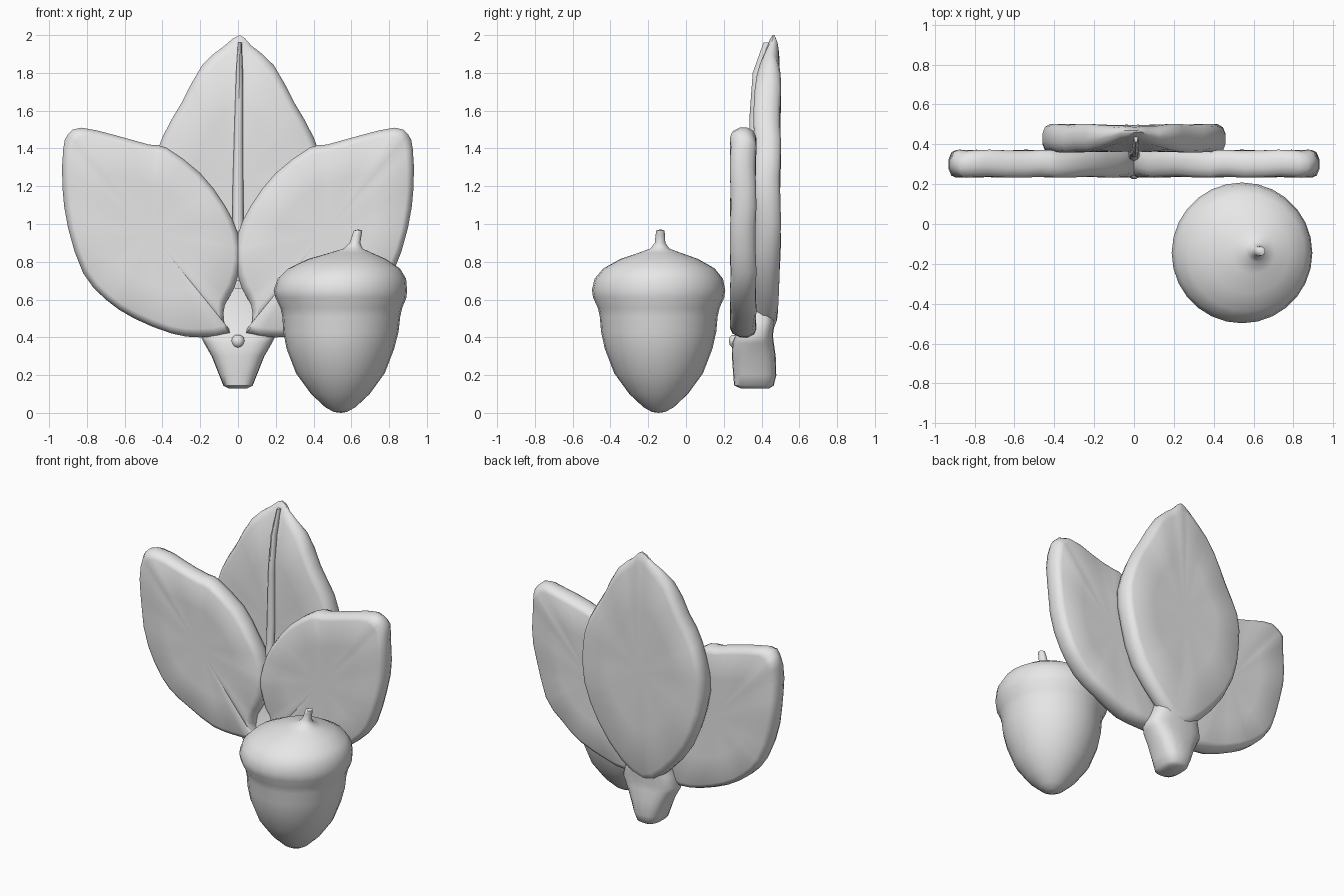
import bpy, bmesh, math
from mathutils import Vector

cube = bpy.data.objects.get("Cube")
if cube:
    bpy.data.objects.remove(cube, do_unlink=True)

grey = bpy.data.materials.new("plain_grey")
grey.use_nodes = True
COLOUR = (0.8, 0.8, 0.8, 1)
grey.diffuse_color = COLOUR
grey.node_tree.nodes["Principled BSDF"].inputs["Base Color"].default_value = COLOUR


def skin(name, rings, start=None, end=None, angle=50):
    """Join closed rings of points, closing both ends with a fan or a cap."""
    bm = bmesh.new()
    loops = [[bm.verts.new(p) for p in ring] for ring in rings]
    n = len(loops[0])
    for a, b in zip(loops, loops[1:]):
        for i in range(n):
            j = (i + 1) % n
            bm.faces.new((a[i], a[j], b[j], b[i]))
    for loop, tip in ((loops[0], start), (loops[-1], end)):
        if tip is None:
            bm.faces.new(loop)
        else:
            c = bm.verts.new(tip)
            for i in range(n):
                bm.faces.new((loop[i], loop[(i + 1) % n], c))
    bmesh.ops.recalc_face_normals(bm, faces=bm.faces)
    mesh = bpy.data.meshes.new(name)
    bm.to_mesh(mesh)
    bm.free()
    mesh.materials.append(grey)
    ob = bpy.data.objects.new(name, mesh)
    bpy.context.collection.objects.link(ob)
    bpy.ops.object.select_all(action='DESELECT')
    ob.select_set(True)
    bpy.context.view_layer.objects.active = ob
    bpy.ops.object.shade_smooth_by_angle(angle=math.radians(angle))
    return ob


def rounded(points, steps=2):
    """Closed smooth curve through the outline points."""
    pts = [Vector(p) for p in points]
    n, out = len(pts), []
    for i in range(n):
        a, b, c, d = (pts[(i + k) % n] for k in (-1, 0, 1, 2))
        for s in range(steps):
            t = s / steps
            out.append(0.5 * (2 * b + (c - a) * t + (2 * a - 5 * b + 4 * c - d) * t ** 2
                              + (3 * b - a - 3 * c + d) * t ** 3))
    return out


def leaf(name, outline, centre, front, back, side=1):
    """Thick leaf with rounded, gently rippled rims; front and back give y by z."""
    pts, c = rounded(outline), Vector(centre)
    rings = []
    # scale from the centre, depth from front to back, ripple
    for scale, depth, wave in ((0.55, 0.02, 0.2), (0.92, 0, 0.5), (0.97, 0.1, 1), (1, 0.35, 1),
                               (1, 0.65, 1), (0.97, 0.9, 1), (0.92, 1, 0.5), (0.55, 0.98, 0.2)):
        ring = []
        for i, p in enumerate(pts):
            q = c + (p - c) * scale
            y0, y1 = front(q.y), back(q.y)
            y = y0 + (y1 - y0) * depth + 0.006 * wave * math.sin(i * 1.7)
            ring.append((side * q.x, y, q.y))
        rings.append(ring)
    return skin(name, rings, (side * c.x, front(c.y) + 0.004, c.y),
                (side * c.x, back(c.y) - 0.004, c.y))


# Side leaves
side_outline = [(0.02, 0.66), (0.07, 0.57), (0.075, 0.48), (0.04, 0.42), (0.2, 0.4),
                (0.35, 0.42), (0.55, 0.5), (0.7, 0.6), (0.82, 0.74), (0.9, 0.98),
                (0.93, 1.2), (0.925, 1.4), (0.9, 1.475), (0.83, 1.51), (0.65, 1.47),
                (0.47, 1.42), (0.38, 1.405), (0.2, 1.27), (0.07, 1.1), (0.0, 0.95),
                (-0.015, 0.8)]
for side, label in ((1, "left_leaf"), (-1, "right_leaf")):
    leaf(label, side_outline, (0.46, 0.95), lambda z: 0.235, lambda z: 0.37, side)

# Tall middle leaf behind them
half = [(0.07, 1.945), (0.19, 1.84), (0.30, 1.64), (0.40, 1.46), (0.46, 1.25),
        (0.44, 1.0), (0.34, 0.74), (0.16, 0.52)]
middle_outline = [(0.01, 2.0)] + half + [(0, 0.42)] + [(-x, z) for x, z in reversed(half)]
leaf("middle_leaf", middle_outline, (0, 1.2),
     lambda z: 0.36 + 0.35 * max(0, z - 1.75),
     lambda z: 0.5 - 0.1 * max(0, z - 1.8) - 0.06 * max(0, 0.8 - z))


def oval(cx, cy, z, rx, ry, n=20, power=1.0):
    """Level ring; a power under one squares it off."""
    ring = []
    for i in range(n):
        a = math.tau * i / n
        x, y = math.cos(a), math.sin(a)
        ring.append((cx + rx * math.copysign(abs(x) ** power, x),
                     cy + ry * math.copysign(abs(y) ** power, y), z))
    return ring


# Midrib down the front of the middle leaf
skin("midrib", [oval(x, y, z, w, 0.025, 8) for z, w, x, y in
                ((0.7, 0.015, 0, 0.30), (0.95, 0.03, 0, 0.34), (1.2, 0.028, 0, 0.36),
                 (1.55, 0.022, 0.004, 0.36), (1.8, 0.018, 0.008, 0.378),
                 (1.96, 0.01, 0.01, 0.435))])

# Flat stalk, recessed between the leaves
stalk = [(0.13, 0.05, 0.29, 0.44), (0.145, 0.078, 0.255, 0.465), (0.2, 0.1, 0.25, 0.478),
         (0.3, 0.14, 0.243, 0.475), (0.37, 0.18, 0.245, 0.465), (0.41, 0.2, 0.26, 0.46),
         (0.48, 0.17, 0.30, 0.47), (0.66, 0.11, 0.32, 0.48)]
skin("stalk", [oval(0, (a + b) / 2, z, w, (b - a) / 2, 20, 0.7) for z, w, a, b in stalk])

# Small bud on the stalk
skin("bud", [oval(0, 0.255, 0.38 + 0.036 * math.sin(t), 0.036 * math.cos(t), 0.03 * math.cos(t), 10)
             for t in (-1.2, -0.6, 0, 0.6, 1.2)])

# Acorn: nut, cap and crooked stem in one smooth skin
profile = [(0.035, 0.005, 0), (0.08, 0.03, 0), (0.155, 0.1, 0), (0.235, 0.21, 0),
           (0.285, 0.34, 0), (0.305, 0.43, 0.003), (0.312, 0.51, 0.005), (0.322, 0.555, 0.005),
           (0.347, 0.61, 0.003), (0.353, 0.65, 0), (0.34, 0.71, 0.008), (0.295, 0.765, 0.02),
           (0.205, 0.815, 0.035), (0.11, 0.848, 0.055), (0.05, 0.87, 0.068),
           (0.028, 0.9, 0.077), (0.025, 0.94, 0.087), (0.022, 0.965, 0.094)]
rings = [oval(0.542 + shift, -0.145 + shift * 0.1, z, r, r, 28) for r, z, shift in profile]
skin("acorn", rings, (0.545, -0.145, 0), (0.637, -0.135, 0.972), 60)
